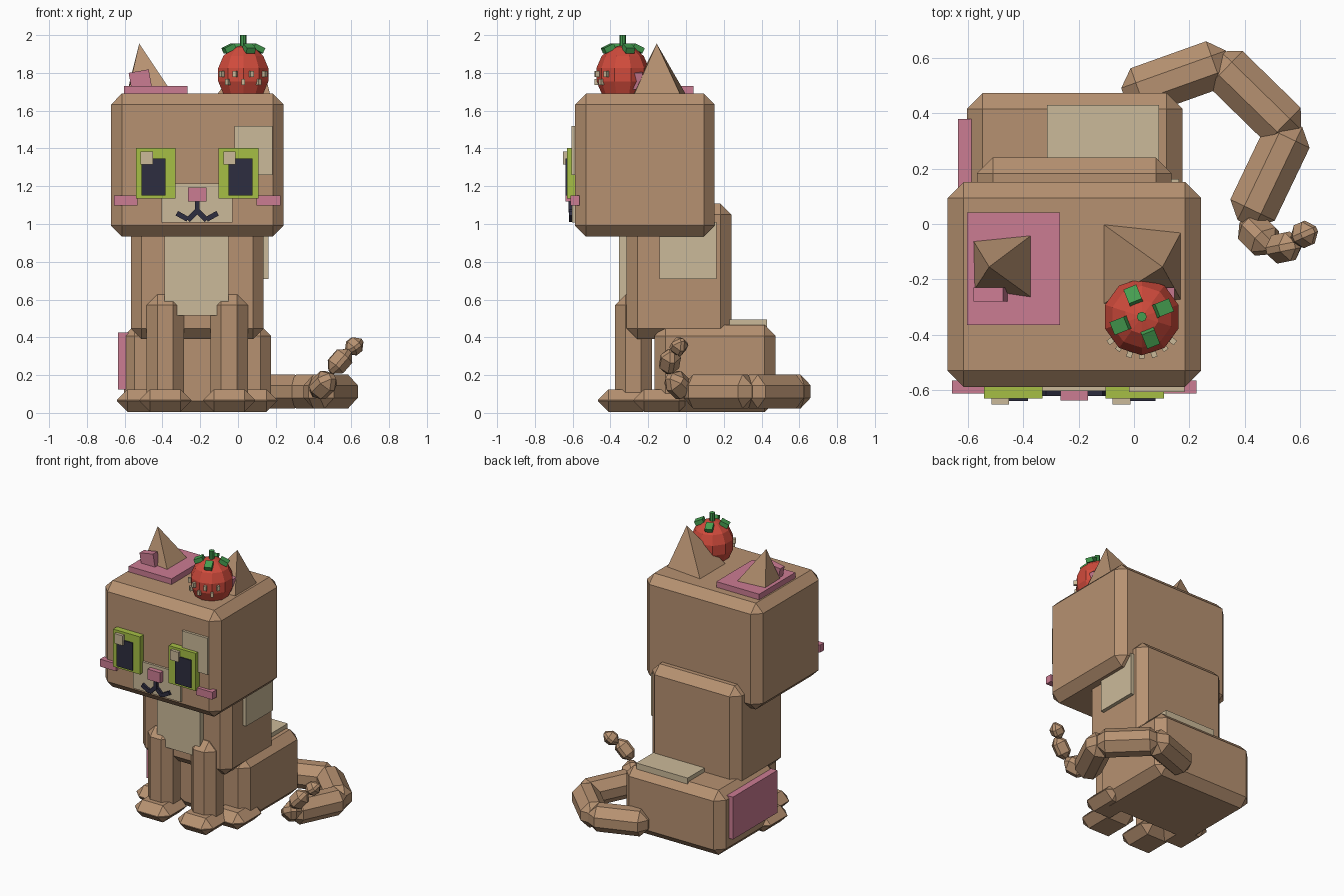
import bpy, bmesh, math
from mathutils import Vector, Matrix

if "Cube" in bpy.data.objects:
    bpy.data.objects.remove(bpy.data.objects["Cube"])

CX = -0.216  # symmetry plane of the body


def mat(name, rgb):
    m = bpy.data.materials.new(name)
    m.diffuse_color = (*rgb, 1)
    m.use_nodes = True
    m.node_tree.nodes["Principled BSDF"].inputs["Base Color"].default_value = m.diffuse_color
    return m


BROWN = mat("brown fur", (0.47, 0.285, 0.165))
CREAM = mat("cream fur", (0.60, 0.49, 0.32))
PINK = mat("pink", (0.60, 0.20, 0.29))
LIME = mat("lime eye", (0.38, 0.52, 0.06))
DARK = mat("dark", (0.026, 0.026, 0.05))
RED = mat("berry red", (0.63, 0.07, 0.045))
GREEN = mat("leaf green", (0.06, 0.34, 0.08))


def finish(name, bm, material):
    bmesh.ops.recalc_face_normals(bm, faces=bm.faces)
    me = bpy.data.meshes.new(name)
    bm.to_mesh(me)
    bm.free()
    me.materials.append(material)
    ob = bpy.data.objects.new(name, me)
    bpy.context.collection.objects.link(ob)
    return ob


def block(name, material, size, matrix, bevel=0):
    bm = bmesh.new()
    bmesh.ops.create_cube(bm, size=1)
    bmesh.ops.scale(bm, vec=size, verts=bm.verts)
    if bevel:
        bmesh.ops.bevel(bm, geom=bm.edges[:], offset=bevel, segments=1,
                        affect='EDGES', clamp_overlap=True)
    bmesh.ops.transform(bm, matrix=matrix, verts=bm.verts)
    return finish(name, bm, material)


def box(name, material, x, y, z, bevel=0):
    """Box from its x, y and z ranges."""
    size = [r[1] - r[0] for r in (x, y, z)]
    mid = Vector([(r[0] + r[1]) / 2 for r in (x, y, z)])
    return block(name, material, size, Matrix.Translation(mid), bevel)


def bar(name, material, a, b, width, bevel=0, depth=None):
    """Square bar running from a to b."""
    a, b = Vector(a), Vector(b)
    d = b - a
    m = Matrix.Translation((a + b) / 2) @ d.to_track_quat('Z', 'Y').to_matrix().to_4x4()
    return block(name, material, (width, depth or width, d.length), m, bevel)


# Main body blocks
box("head", BROWN, (-0.673, 0.242), (-0.588, 0.152), (0.934, 1.69), 0.058)
box("torso", BROWN, (-0.567, 0.136), (-0.314, 0.24), (0.39, 1.108), 0.057)
box("haunches", BROWN, (-0.604, 0.175), (-0.166, 0.473), (0.005, 0.465), 0.057)

# Legs and feet, mirrored about the body centre
for s, side in ((-1, "left"), (1, "right")):
    fx, hx = CX + s * 0.169, CX + s * 0.30
    box(side + "_front_leg", BROWN, (fx - 0.099, fx + 0.099), (-0.377, -0.18), (0.04, 0.627), 0.057)
    box(side + "_front_foot", BROWN, (fx - 0.138, fx + 0.138), (-0.467, -0.17), (0.006, 0.125), 0.057)
    box(side + "_hind_foot", BROWN, (hx - 0.125, hx + 0.125), (-0.28, 0.02), (0.006, 0.125), 0.057)

# Tail, curling round the right side with an upturned tip
for i, (a, b, w, c) in enumerate([
        ((-0.035, 0.46, 0.113), (0.343, 0.595, 0.113), 0.178, 0.056),
        ((0.29, 0.60, 0.113), (0.58, 0.317, 0.113), 0.178, 0.056),
        ((0.578, 0.364, 0.113), (0.404, 0.0, 0.113), 0.178, 0.056),
        ((0.40, 0.01, 0.10), (0.50, -0.09, 0.195), 0.125, 0.045),
        ((0.49, -0.095, 0.215), (0.59, -0.075, 0.33), 0.105, 0.04),
        ((0.575, -0.055, 0.32), (0.655, -0.02, 0.385), 0.09, 0.035)]):
    bar(f"tail_segment_{i + 1}", BROWN, a, b, w, c)


# Ears: leaning four-sided pyramids
def ear(name, corners, apex):
    bm = bmesh.new()
    base = [bm.verts.new((x, y, 1.685)) for x, y in corners]
    tip = bm.verts.new(apex)
    bm.faces.new(base)
    for i in range(4):
        bm.faces.new((base[i], base[(i + 1) % 4], tip))
    finish(name, bm, BROWN)


ear("left_ear", [(-0.59, -0.045), (-0.343, -0.02), (-0.343, -0.285), (-0.585, -0.25)],
    (-0.523, -0.155, 1.955))
ear("right_ear", [(-0.112, 0.0), (0.17, -0.03), (0.17, -0.275), (-0.112, -0.29)],
    (0.103, -0.155, 1.955))
for s, side in ((-1, "left"), (1, "right")):
    m = Matrix.Translation((CX + s * 0.302, -0.255, 1.765)) @ Matrix.Rotation(s * math.radians(10), 4, 'Y')
    block(side + "_inner_ear", PINK, (0.108, 0.05, 0.09), m)

# Fur patches
box("ear_patch", PINK, (-0.604, -0.267), (-0.365, 0.041), (1.66, 1.73))
box("chest_patch", CREAM, (-0.388, -0.05), (-0.356, -0.30), (0.516, 0.96))
box("side_patch", CREAM, (0.11, 0.162), (-0.14, 0.162), (0.71, 1.01))
box("back_patch", CREAM, (-0.314, 0.09), (0.18, 0.43), (0.44, 0.494))
box("haunch_patch", PINK, (-0.635, -0.58), (-0.12, 0.38), (0.124, 0.425))
box("brow_patch", CREAM, (-0.018, 0.183), (-0.606, -0.56), (1.26, 1.52))

# Face
box("muzzle", CREAM, (-0.404, -0.029), (-0.604, -0.56), (1.008, 1.215))
box("nose", PINK, (-0.266, -0.166), (-0.637, -0.58), (1.119, 1.193))
for side, ex, px, hx in (("left", -0.541, -0.51, -0.515), ("right", -0.103, -0.05, -0.077)):
    box(side + "_eye", LIME, (ex, ex + 0.211), (-0.631, -0.57), (1.135, 1.402))
    box(side + "_pupil", DARK, (px, px + 0.127), (-0.639, -0.59), (1.15, 1.347))
    box(side + "_eye_glint", CREAM, (hx, hx + 0.064), (-0.652, -0.60), (1.315, 1.385))
box("left_cheek", PINK, (-0.657, -0.533), (-0.612, -0.565), (1.097, 1.15))
box("right_cheek", PINK, (0.098, 0.226), (-0.612, -0.565), (1.097, 1.15))
box("mouth_line", DARK, (CX - 0.012, CX + 0.012), (-0.622, -0.59), (1.06, 1.13))
for s, side in ((-1, "left"), (1, "right")):
    y = -0.607
    bar(side + "_mouth_inner", DARK, (CX, y, 1.07), (CX + s * 0.05, y, 1.02), 0.027, depth=0.027)
    bar(side + "_mouth_outer", DARK, (CX + s * 0.05, y, 1.025), (CX + s * 0.108, y, 1.057), 0.027, depth=0.027)

# Strawberry on the head
BERRY = Vector((0.028, -0.335, 1.79))
RAD, RZ = 0.143, 0.158
bm = bmesh.new()
bmesh.ops.create_uvsphere(bm, u_segments=10, v_segments=7, radius=1)
bmesh.ops.transform(bm, verts=bm.verts,
                    matrix=Matrix.Translation(BERRY) @ Matrix.Diagonal((RAD, RAD, RZ, 1)))
finish("strawberry", bm, RED)

# Seeds in two rows round its front
for row, (z, angles) in enumerate(((1.795, (-52, -18, 18, 52)), (1.752, (-36, 0, 36)))):
    r = RAD * math.sqrt(1 - ((z - BERRY.z) / RZ) ** 2) * 0.98
    for i, deg in enumerate(angles):
        m = (Matrix.Translation((BERRY.x, BERRY.y, z)) @ Matrix.Rotation(math.radians(deg), 4, 'Z')
             @ Matrix.Translation((0, -r, 0)))
        block(f"seed_{row}_{i}", CREAM, (0.02, 0.028, 0.032), m)

# Leaves and stem
for i in range(4):
    m = (Matrix.Translation((BERRY.x, BERRY.y, 1.93)) @ Matrix.Rotation(math.radians(22 + 90 * i), 4, 'Z')
         @ Matrix.Translation((0.082, 0, 0)) @ Matrix.Rotation(math.radians(25), 4, 'Y'))
    block(f"leaf_{i + 1}", GREEN, (0.06, 0.05, 0.03), m)
bm = bmesh.new()
bmesh.ops.create_cone(bm, cap_ends=True, segments=8, radius1=0.018, radius2=0.018, depth=0.09,
                      matrix=Matrix.Translation((BERRY.x, BERRY.y, 1.955)))
finish("stem", bm, GREEN)
